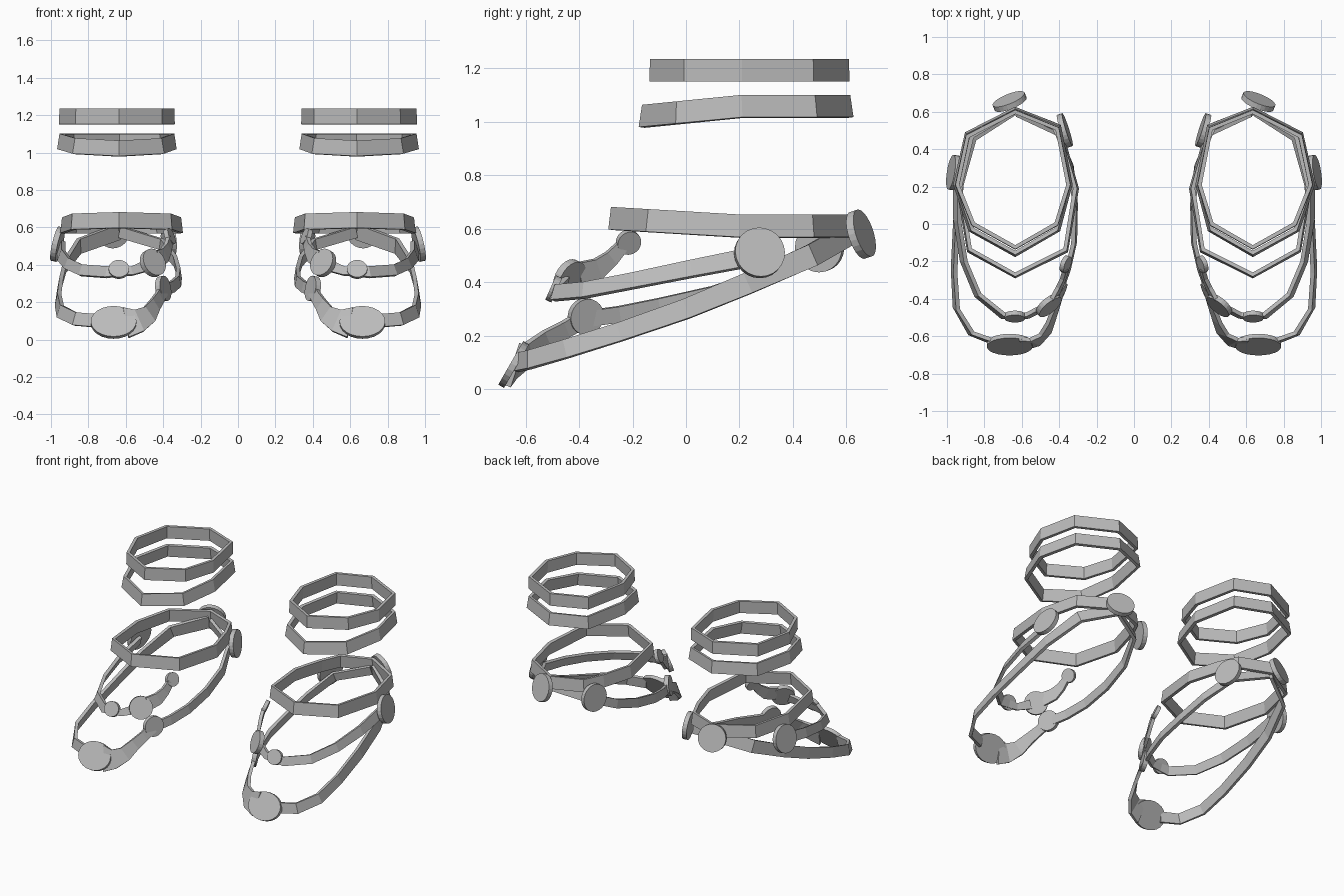
import bpy, bmesh, math
from mathutils import Vector

if "Cube" in bpy.data.objects:
    bpy.data.objects.remove(bpy.data.objects["Cube"])

grey = bpy.data.materials.new("plain grey")
grey.diffuse_color = (0.5, 0.5, 0.5, 1)
grey.use_nodes = True
grey.node_tree.nodes["Principled BSDF"].inputs["Base Color"].default_value = grey.diffuse_color


def finish(name, bm):
    """Turn a bmesh into an object mirrored to the other foot."""
    bmesh.ops.recalc_face_normals(bm, faces=bm.faces)
    me = bpy.data.meshes.new(name)
    bm.to_mesh(me)
    bm.free()
    me.materials.append(grey)
    ob = bpy.data.objects.new(name, me)
    bpy.context.collection.objects.link(ob)
    ob.modifiers.new("other_foot", 'MIRROR').use_mirror_merge = False


def strap(name, pts, height, closed=False, flare=0.0, thick=0.022):
    """Flat band along a path; flare leans the upper edge towards the leg."""
    pts = [Vector(p) for p in pts]
    n = len(pts)
    hs = height if isinstance(height, list) else [height] * n
    bm = bmesh.new()
    rings = []
    for i, p in enumerate(pts):
        a = pts[i - 1] if (closed or i) else p
        b = pts[(i + 1) % n] if (closed or i < n - 1) else p
        t = (b - a).normalized()
        out = t.cross(Vector((0, 0, 1))).normalized()
        if out.dot(p - Vector((0.635, 0.1, p.z))) < 0:
            out = -out
        up = t.cross(out)
        if up.z < 0:
            up = -up
        up = (up - out * flare).normalized()
        out = (out + up * flare).normalized()
        rings.append([bm.verts.new(p + up * (u * hs[i] / 2) + out * (o * thick / 2))
                      for u, o in ((1, 1), (1, -1), (-1, -1), (-1, 1))])
    for i in range(n if closed else n - 1):
        r, s = rings[i], rings[(i + 1) % n]
        for k in range(4):
            bm.faces.new((r[k], r[(k + 1) % 4], s[(k + 1) % 4], s[k]))
    if not closed:
        bm.faces.new(rings[0])
        bm.faces.new(rings[-1])
    finish(name, bm)


def disc(name, centre, normal, r, thick=0.03, stretch=1.0):
    """Round plate facing along normal, optionally stretched sideways."""
    nrm = Vector(normal).normalized()
    side = Vector((0, 0, 1)).cross(nrm).normalized()
    up = nrm.cross(side)
    bm = bmesh.new()
    loops = []
    for d in (-thick / 2, thick / 2):
        loops.append([bm.verts.new(Vector(centre) + nrm * d
                      + side * (math.cos(a) * r * stretch) + up * (math.sin(a) * r))
                      for a in (math.tau * k / 24 for k in range(24))])
    lo, hi = loops
    bm.faces.new(lo)
    bm.faces.new(hi)
    for k in range(24):
        j = (k + 1) % 24
        bm.faces.new((lo[k], lo[j], hi[j], hi[k]))
    finish(name, bm)


# Leg rings
leg = [(.635, .60), (.89, .47), (.945, .21), (.86, 0), (.635, -.125),
       (.415, 0), (.35, .21), (.41, .51)]
strap("upper_leg_ring", [(x, y, 1.193) for x, y in leg], .084, True, .03)
low = [(.635, .61), (.89, .48), (.95, .21), (.87, -.03), (.635, -.16),
       (.41, -.03), (.345, .21), (.405, .52)]
strap("lower_leg_ring", [(x, y, 1.058 - max(0, .21 - y) * .1) for x, y in low],
      .084, True, .15)

# Ankle ring
ankle = [(.635, .61), (.87, .47), (.935, .2), (.88, -.14), (.635, -.275),
         (.365, -.14), (.31, .19), (.37, .40), (.43, .53)]
strap("ankle_ring", [(x, y, .61 + max(0, .2 - y) * .06) for x, y in ankle],
      .085, True, .12)

# Ankle discs
disc("heel_disc", (.665, .655, .58), (.38, .93, .3), .092)
disc("outer_ankle_disc", (.965, .275, .51), (.95, .15, .22), .094)
disc("inner_ankle_disc", (.37, .5, .53), (-.95, .3, .1), .092)

# Middle strap over the instep, from the outer ankle disc to the inner knot
strap("instep_strap", [(.945, .25, .495), (.945, .02, .45), (.91, -.2, .405),
                       (.835, -.38, .37), (.70, -.49, .36), (.635, -.495, .365),
                       (.57, -.49, .365), (.49, -.45, .395)],
      [.07, .065, .06, .06, .06, .05, .045, .06], flare=.35)
disc("instep_stud", (.637, -.495, .375), (0, -.9, .4), .05, .025, 1.1)
disc("inner_knot_disc", (.455, -.435, .41), (-.6, -.72, .35), .076)

# Curled tail rising from the knot
strap("knot_tail", [(.43, -.40, .43), (.395, -.33, .45), (.375, -.28, .49),
                    (.365, -.235, .54)], [.09, .08, .06, .045], flare=.2)
disc("tail_stud", (.365, -.215, .55), (-.85, -.3, .35), .046, .025)

# Lower outer strap, heel to toe
strap("outer_sole_strap", [(.64, .60, .575), (.85, .47, .50), (.925, .23, .395),
                           (.95, 0, .30), (.962, -.25, .213), (.95, -.45, .15),
                           (.87, -.585, .11), (.75, -.63, .10)],
      [.085, .085, .08, .075, .07, .07, .07, .07], flare=.2)

# Lower inner strap, ankle disc to side knot
strap("inner_sole_strap", [(.63, .59, .575), (.41, .49, .51), (.335, .3, .42),
                           (.315, .1, .355), (.32, -.1, .31), (.355, -.25, .28),
                           (.395, -.36, .265)], .06, flare=.15)
disc("side_knot_disc", (.40, -.375, .272), (-.85, -.4, .15), .068)

# Toe plate and its curved neck
disc("toe_plate", (.665, -.645, .092), (0, -.87, .5), .094, .025, 1.3)
strap("toe_neck", [(.60, -.64, .09), (.53, -.63, .10), (.475, -.585, .135),
                   (.445, -.52, .185), (.42, -.45, .225), (.40, -.38, .265)],
      [.17, .125, .095, .075, .065, .07], flare=.35)
